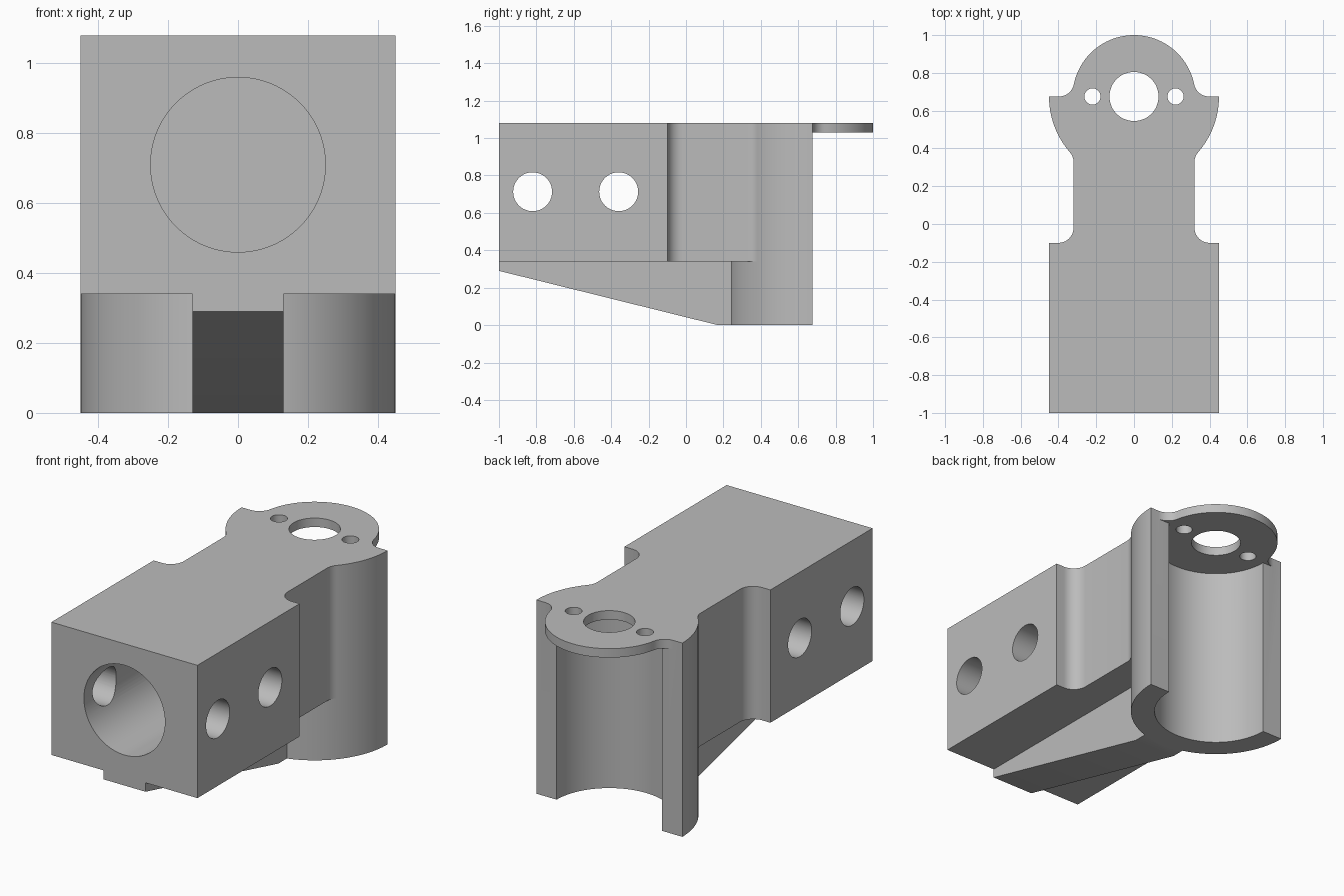
import bpy
import bmesh
from math import sin, cos, pi, sqrt, atan2
from mathutils import Vector

cube = bpy.data.objects.get("Cube")
if cube:
    bpy.data.objects.remove(cube)

HALF = 0.45        # half width of the block and outer radius of the column
NECK = 0.32        # half width of the neck
BORE = 0.325       # column bore and end plate radius
FIL = 0.08         # fillet radius
AXIS = 0.675       # y of the column axis
TOP = 1.08
FLOOR = 0.34       # underside of the block
PLATE = 1.03       # underside of the end plate

grey = bpy.data.materials.new("light grey")
grey.use_nodes = True
grey.diffuse_color = (0.5, 0.5, 0.5, 1)
grey.node_tree.nodes["Principled BSDF"].inputs["Base Color"].default_value = grey.diffuse_color


def prism(name, outline, start, along):
    """Extrude a closed outline, given as 3D points, along a vector."""
    bm = bmesh.new()
    face = bm.faces.new([bm.verts.new(Vector(p) + Vector(start)) for p in outline])
    new = bmesh.ops.extrude_face_region(bm, geom=[face])["geom"]
    bmesh.ops.translate(bm, vec=along, verts=[v for v in new if isinstance(v, bmesh.types.BMVert)])
    bmesh.ops.recalc_face_normals(bm, faces=bm.faces)
    mesh = bpy.data.meshes.new(name)
    bm.to_mesh(mesh)
    bm.free()
    mesh.materials.append(grey)
    obj = bpy.data.objects.new(name, mesh)
    bpy.context.collection.objects.link(obj)
    return obj


def arc(cx, cy, r, a0, a1, n):
    return [(cx + r * cos(a0 + (a1 - a0) * i / n), cy + r * sin(a0 + (a1 - a0) * i / n))
            for i in range(n + 1)]


def upright(name, pts, z0, z1):
    return prism(name, [(x, y, 0) for x, y in pts], (0, 0, z0), (0, 0, z1 - z0))


def mirrored(pts):
    """Close a right-hand half outline with its mirror image."""
    return pts + [(-x, y) for x, y in reversed(pts) if abs(x) > 1e-5]


def combine(target, other, operation):
    mod = target.modifiers.new(other.name, 'BOOLEAN')
    mod.operation = operation
    mod.solver = 'EXACT'
    mod.object = other
    bpy.context.view_layer.objects.active = target
    bpy.ops.object.modifier_apply(modifier=mod.name)
    bpy.data.objects.remove(other)


def circle(r, n):
    return arc(0, 0, r, 0, 2 * pi, n)[:-1]


# Half-round column
bracket = upright("bracket", arc(0, AXIS, HALF, pi, 2 * pi, 64), 0, TOP)

# Block with a narrowed neck, filleted into the column
drop = sqrt((HALF + FIL) ** 2 - (NECK + FIL) ** 2)
lean = atan2(drop, NECK + FIL)
half = [(HALF, -1), (HALF, -0.1)]
half += arc(NECK + FIL, -0.1 + FIL, FIL, 1.5 * pi, pi, 10)
half += arc(NECK + FIL, AXIS - drop, FIL, pi, pi - lean, 8)
half += [(0.3, 0.42)]
combine(bracket, upright("block", mirrored(half), FLOOR, TOP), 'UNION')

# Tapered rib under the block
side = [(-1, 0.29), (0.17, 0), (0.3, 0), (0.3, 0.4), (-1, 0.4)]
rib = prism("rib", [(0, y, z) for y, z in side], (-0.13, 0, 0), (0.26, 0, 0))
combine(bracket, rib, 'UNION')

# Column bore, stopping below the end plate
bore = [(x, y + AXIS) for x, y in circle(BORE, 96)]
combine(bracket, upright("column_bore", bore, -0.1, PLATE), 'DIFFERENCE')

# Round end plate with flared fillets
flare = sqrt(BORE ** 2 + 2 * BORE * FIL)
turn = atan2(FIL, flare)
half = [(0.38, 0.5)]
half += arc(flare, AXIS + FIL, FIL, 1.5 * pi, pi + turn, 10)
half += arc(0, AXIS, BORE, turn, pi / 2, 32)[1:]
combine(bracket, upright("end_plate", mirrored(half), PLATE, TOP), 'UNION')

# Holes in the end plate
for x, r in ((0, 0.13), (-0.22, 0.043), (0.22, 0.043)):
    pts = [(x + px, AXIS + py) for px, py in circle(r, 48)]
    combine(bracket, upright("plate_hole", pts, 0.9, 1.2), 'DIFFERENCE')

# Large blind bore in the front
pts = [(x, 0, z) for x, z in circle(0.25, 96)]
combine(bracket, prism("front_bore", pts, (0, -1.1, 0.71), (0, 1.2, 0)), 'DIFFERENCE')

# Two cross holes through the sides
for y in (-0.82, -0.36):
    pts = [(0, py, pz) for py, pz in circle(0.104, 48)]
    combine(bracket, prism("cross_hole", pts, (-0.6, y, 0.713), (1.2, 0, 0)), 'DIFFERENCE')

# Smooth the round walls, keep the edges sharp
bpy.ops.object.select_all(action='DESELECT')
bracket.select_set(True)
bpy.context.view_layer.objects.active = bracket
bpy.ops.object.shade_smooth_by_angle(angle=pi / 6)
